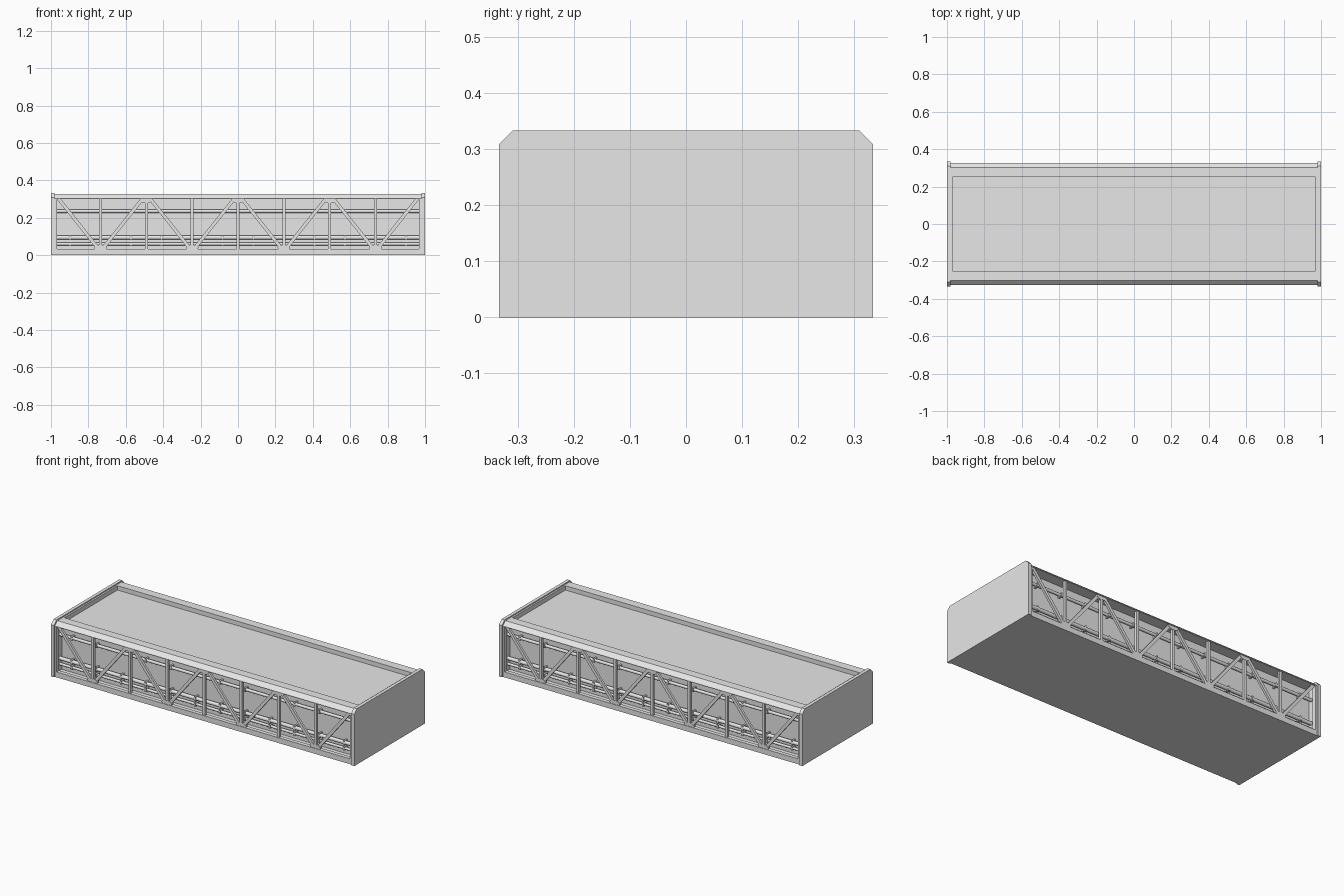
import bpy, bmesh, math
from mathutils import Matrix, Vector

cube = bpy.data.objects.get("Cube")
if cube:
    bpy.data.objects.remove(cube, do_unlink=True)

grey = bpy.data.materials.new("plain grey")
grey.use_nodes = True
grey.diffuse_color = (0.8, 0.8, 0.8, 1)
grey.node_tree.nodes["Principled BSDF"].inputs["Base Color"].default_value = (0.8, 0.8, 0.8, 1)

BAY = 0.49      # distance between upper truss nodes
END = 0.98      # inner face of the end plates
TRUSS_Y = -0.314


def finish(bm, name, mirror=""):
    """Turn a bmesh into an object, mirrored across the given axes."""
    bmesh.ops.recalc_face_normals(bm, faces=bm.faces)
    mesh = bpy.data.meshes.new(name)
    bm.to_mesh(mesh)
    bm.free()
    mesh.materials.append(grey)
    obj = bpy.data.objects.new(name, mesh)
    bpy.context.collection.objects.link(obj)
    if mirror:
        mod = obj.modifiers.new("Mirror", "MIRROR")
        mod.use_axis = ("x" in mirror, "y" in mirror, False)
        mod.use_mirror_merge = False
    return obj


def add_box(bm, center, size, turn=0):
    matrix = (Matrix.Translation(center) @ Matrix.Rotation(turn, 4, "Y")
              @ Matrix.Diagonal((*size, 1)))
    bmesh.ops.create_cube(bm, size=1, matrix=matrix)


def add_bar(bm, start, end, width, depth):
    """Square bar between two (x, z) points in the truss plane."""
    dx, dz = end[0] - start[0], end[1] - start[1]
    center = ((start[0] + end[0]) / 2, TRUSS_Y, (start[1] + end[1]) / 2)
    add_box(bm, center, (math.hypot(dx, dz), depth, width), -math.atan2(dz, dx))


def add_prism(bm, points, step):
    face = bm.faces.new([bm.verts.new(p) for p in points])
    result = bmesh.ops.extrude_face_region(bm, geom=[face])
    moved = [v for v in result["geom"] if isinstance(v, bmesh.types.BMVert)]
    bmesh.ops.translate(bm, verts=moved, vec=Vector(step))


def box(name, center, size, mirror=""):
    bm = bmesh.new()
    add_box(bm, center, size)
    return finish(bm, name, mirror)


# Closed core, floor and recessed deck
box("core", (0, 0, 0.15), (2 * END, 0.52, 0.3))
box("floor", (0, 0, 0.01), (2 * END, 0.65, 0.02))
box("deck_end_border", (0.975, 0, 0.311), (0.01, 0.5, 0.03), "x")

# Chamfered end plates
bm = bmesh.new()
profile = [(0.333, 0), (0.333, 0.309), (0.309, 0.333)]
profile += [(-y, z) for y, z in reversed(profile)]
add_prism(bm, [(END, y, z) for y, z in profile], (0.02, 0, 0))
finish(bm, "end_plate", "x")

# Chamfered top rails and square bottom rails
bm = bmesh.new()
rail = [(-0.25, 0.326), (-0.302, 0.326), (-0.326, 0.303), (-0.326, 0.3), (-0.25, 0.3)]
add_prism(bm, [(-END, y, z) for y, z in rail], (2 * END, 0, 0))
finish(bm, "top_rail", "y")
box("bottom_rail", (0, -0.314, 0.016), (2 * END, 0.024, 0.032), "y")
box("end_post", (0.974, -0.314, 0.165), (0.012, 0.024, 0.27), "xy")

# Truss uprights
bm = bmesh.new()
for i in range(-3, 4):
    x = i * BAY / 2
    add_bar(bm, (x, 0.03), (x, 0.302), 0.016, 0.016)
finish(bm, "truss_uprights", "y")

# Truss diagonals
bm = bmesh.new()
for i in range(4):
    low = -END + BAY * (i + 0.5)
    for side in (-1, 1):
        add_bar(bm, (low + side * 0.225, 0.302), (low + side * 0.014, 0.038), 0.018, 0.014)
finish(bm, "truss_diagonals", "y")

# Gusset plates at the truss nodes
bm = bmesh.new()
for i in range(-3, 4):
    x = i * BAY / 2
    edge, tip = (0.031, 0.053) if i % 2 else (0.302, 0.28)
    y = TRUSS_Y - 0.009
    add_prism(bm, [(x - 0.03, y, edge), (x + 0.03, y, edge),
                   (x + 0.034, y, (edge + tip) / 2), (x + 0.018, y, tip),
                   (x - 0.018, y, tip), (x - 0.034, y, (edge + tip) / 2)], (0, 0.018, 0))
finish(bm, "gussets", "y")

# Pipes along the core wall, with clamps
pipes = [("upper_pipe", 0.235, 0.009), ("middle_pipe", 0.094, 0.011), ("lower_pipe", 0.06, 0.008)]
for name, z, radius in pipes:
    bm = bmesh.new()
    bmesh.ops.create_cone(bm, cap_ends=True, segments=12, radius1=radius, radius2=radius,
                          depth=2 * END, matrix=Matrix.Translation((0, -0.278, z))
                          @ Matrix.Rotation(math.pi / 2, 4, "Y"))
    for face in bm.faces:
        face.smooth = len(face.verts) == 4
    finish(bm, name, "y")

bm = bmesh.new()
for i in range(12):
    for name, z, radius in pipes:
        add_box(bm, ((i - 5.5) * BAY / 3, -0.274, z), (0.01, 0.03, 2 * radius + 0.005))
finish(bm, "pipe_clamps", "y")
